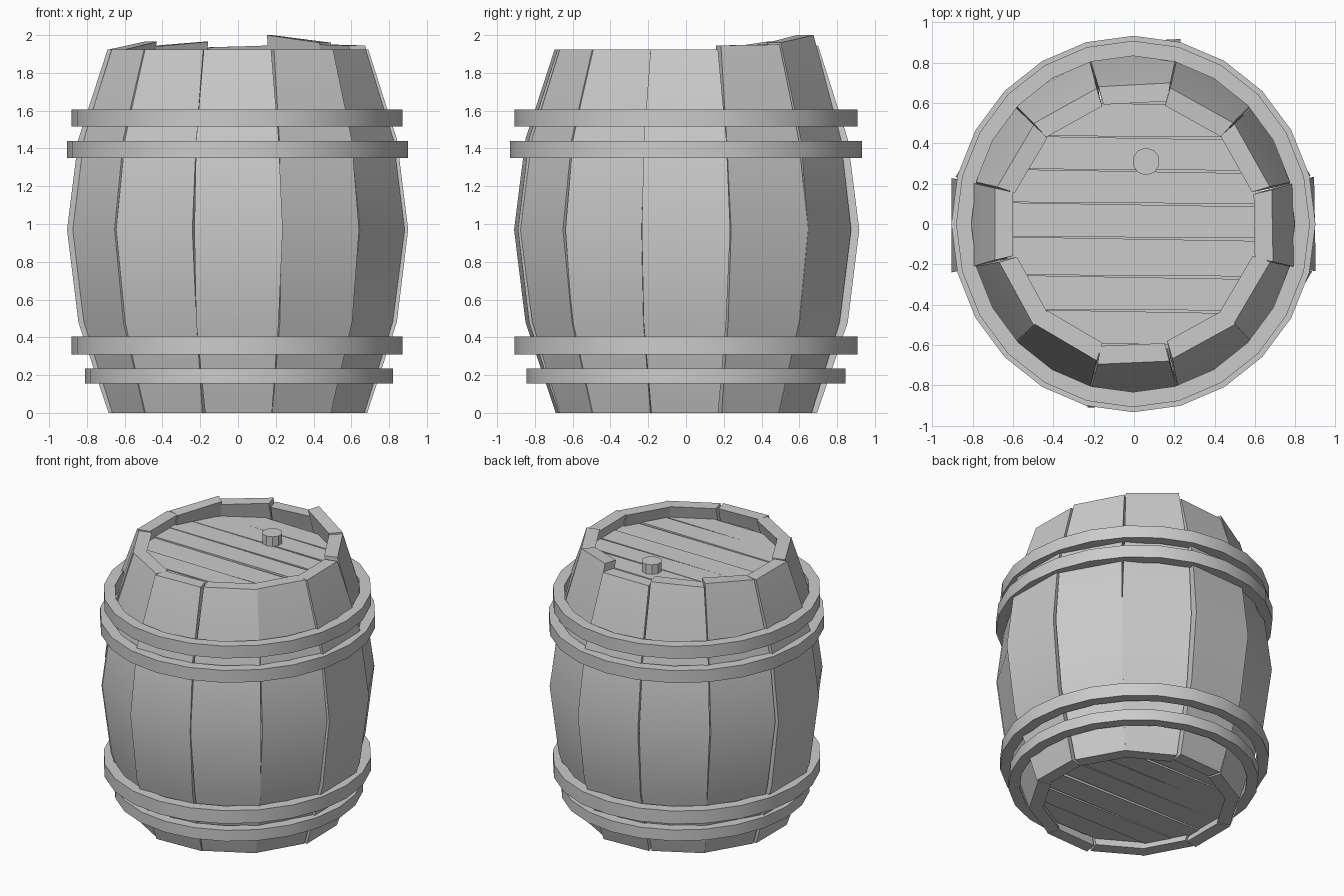
import bpy, bmesh, math, random
from mathutils import Matrix, Vector

if "Cube" in bpy.data.objects:
    bpy.data.objects.remove(bpy.data.objects["Cube"])

random.seed(4)
T15 = math.tan(math.radians(15))


def make_object(name, bm, smooth=False):
    bmesh.ops.recalc_face_normals(bm, faces=bm.faces[:])
    me = bpy.data.meshes.new(name)
    bm.to_mesh(me)
    bm.free()
    ob = bpy.data.objects.new(name, me)
    bpy.context.collection.objects.link(ob)
    if smooth:
        bpy.context.view_layer.objects.active = ob
        ob.select_set(True)
        bpy.ops.object.shade_smooth_by_angle(angle=math.radians(25))
        ob.select_set(False)
    return ob


def skin(bm, rings, closed=False):
    """Join equal rings of points with quads, capping the ends unless closed."""
    vs = [[bm.verts.new(p) for p in r] for r in rings]
    n = len(vs[0])
    pairs = list(zip(vs, vs[1:])) + ([(vs[-1], vs[0])] if closed else [])
    for a, b in pairs:
        for i in range(n):
            bm.faces.new((a[i], a[(i + 1) % n], b[(i + 1) % n], b[i]))
    if not closed:
        bm.faces.new(vs[0])
        bm.faces.new(vs[-1])


# bulging staves: outer radius by height, uneven tops at the back
PROFILE = [(0, 0.685), (0.48, 0.845), (0.97, 0.905), (1.45, 0.845), (1.925, 0.69)]
TOPS = {1: (1.945, 1.95), 2: (1.96, 2.0), 3: (1.945, 1.935),
        4: (1.965, 1.94), 5: (1.965, 1.925)}
# diagonal staves sit slightly further in; a few are twisted
INSET = {0: 0.008, 3: 0.0, 6: 0.0, 9: 0.005}
YAW = {0: 1, 3: 3, 6: 0, 9: 2.5}


def stave(k):
    bm = bmesh.new()
    inset = INSET.get(k, 0.025)
    rings = []
    for i, (z, r) in enumerate(PROFILE):
        lo, hi = TOPS.get(k, (z, z)) if i == 4 else (z, z)
        shift = random.uniform(-0.008, 0.008)
        wo, wi = r * T15 * 0.965, (r - 0.09) * T15 * 0.985
        ro = r - inset * (0.5 if i in (0, 4) else 1)
        ri = ro - 0.09
        rings.append([Vector((ro, -wo + shift, lo)), Vector((ro, wo + shift, hi)),
                      Vector((ri, wi + shift, hi)), Vector((ri, -wi + shift, lo))])
    skin(bm, rings)
    # small twist about the stave's own axis, then placed around the barrel
    yaw = math.radians(YAW.get(k, random.uniform(-1.5, 1.5)))
    pivot = Matrix.Translation((0.8, 0, 0))
    place = Matrix.Rotation(math.radians(30 * k), 4, 'Z')
    bm.transform(place @ pivot @ Matrix.Rotation(yaw, 4, 'Z') @ pivot.inverted())
    make_object(f"stave_{k + 1}", bm, True)


for k in range(12):
    stave(k)


# metal hoops: rectangular section swept round a slight oval
def hoop(name, z0, z1, rx, ry, cx, thick=0.075, sides=24):
    bm = bmesh.new()
    rings = []
    for i in range(sides):
        a = 2 * math.pi * i / sides
        c, s = math.cos(a), math.sin(a)
        rings.append([(cx + (rx - t) * c, (ry - t) * s, z)
                      for t, z in ((0, z0), (0, z1), (thick, z1), (thick, z0))])
    skin(bm, rings, closed=True)
    make_object(name, bm, True)


hoop("hoop_bottom", 0.155, 0.235, 0.815, 0.845, 0.005)
hoop("hoop_lower", 0.31, 0.405, 0.877, 0.908, -0.005)
hoop("hoop_upper", 1.35, 1.44, 0.903, 0.933, -0.003)
hoop("hoop_top", 1.515, 1.605, 0.877, 0.908, -0.005)


# round heads of parallel planks, thin tapering grooves closed by a core disc
def head(name, z0, z1, radius):
    edges = [-0.6, -0.43, -0.26, -0.07, 0.10, 0.265, 0.43, 0.6]
    for i, (a, b) in enumerate(zip(edges, edges[1:])):
        bm = bmesh.new()
        y0, y1 = a + 0.004, b - 0.004
        pts = []
        for y, sgn in ((y0, -1), (y0, 1), (y1, 1), (y1, -1)):
            x = sgn * math.sqrt(radius ** 2 - y * y)
            taper = 0.003 * sgn * (1 if y == y0 else -1)
            pts.append((x, y + taper - 0.012 * x))
        dz = random.uniform(-0.006, 0.006)
        skin(bm, [[(x, y, z + dz) for x, y in pts] for z in (z0, z1)])
        make_object(f"{name}_plank_{i + 1}", bm)
    bm = bmesh.new()
    bmesh.ops.create_cone(bm, cap_ends=True, segments=24, radius1=radius - 0.02,
                          radius2=radius - 0.02, depth=z1 - z0 - 0.04,
                          matrix=Matrix.Translation((0, 0, (z0 + z1) / 2)))
    make_object(f"{name}_core", bm)


head("top_head", 1.76, 1.84, 0.66)
head("bottom_head", 0.05, 0.13, 0.65)

# bung plug in the top head
bm = bmesh.new()
bmesh.ops.create_cone(bm, cap_ends=True, segments=10, radius1=0.068, radius2=0.068,
                      depth=0.13, matrix=Matrix.Translation((0.06, 0.31, 1.85)))
make_object("bung", bm)
